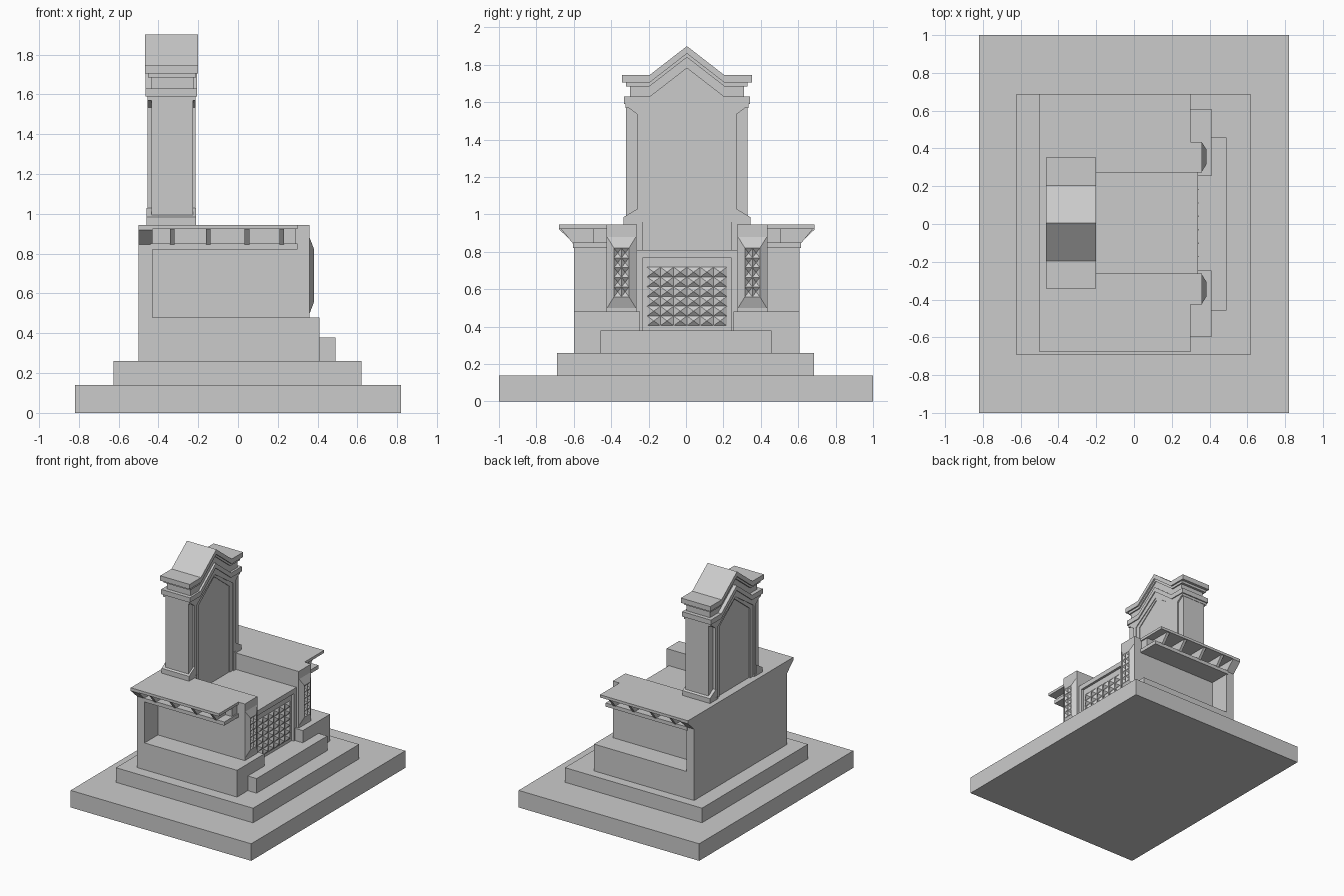
import bpy, bmesh

if "Cube" in bpy.data.objects:
    bpy.data.objects.remove(bpy.data.objects["Cube"])

CY = 0.005  # the upper structure sits slightly off centre in y


def finish(bm, name):
    bmesh.ops.remove_doubles(bm, verts=bm.verts, dist=1e-5)
    bmesh.ops.recalc_face_normals(bm, faces=bm.faces)
    me = bpy.data.meshes.new(name)
    bm.to_mesh(me)
    bm.free()
    ob = bpy.data.objects.new(name, me)
    bpy.context.collection.objects.link(ob)
    return ob


def prism(name, profile, x0, x1):
    """Extrude a (y, z) profile along x."""
    bm = bmesh.new()
    a = [bm.verts.new((x0, y + CY, z)) for y, z in profile]
    b = [bm.verts.new((x1, y + CY, z)) for y, z in profile]
    bm.faces.new(a)
    bm.faces.new(b[::-1])
    n = len(a)
    for i in range(n):
        bm.faces.new((a[i], b[i], b[(i + 1) % n], a[(i + 1) % n]))
    return finish(bm, name)


def box(name, x0, x1, y0, y1, z0, z1):
    return prism(name, [(y0, z0), (y1, z0), (y1, z1), (y0, z1)], x0, x1)


def pair(name, profile, x0, x1):
    """Same profile on both sides of the centre line."""
    for s, side in ((-1, "left"), (1, "right")):
        prism(f"{name}_{side}", [(s * y, z) for y, z in profile], x0, x1)


def rect(y0, y1, z0, z1):
    return [(y0, z0), (y1, z0), (y1, z1), (y0, z1)]


def both_sides(half):
    """Complete a right half outline into a closed symmetric one."""
    return half + [(-y, z) for y, z in reversed(half) if y > 1e-6]


def facets(bm, y0, y1, z0, z1, cols, rows, x, tip):
    """Grid of small pyramids facing +x (tip below x gives pits)."""
    dy, dz = (y1 - y0) / cols, (z1 - z0) / rows
    for i in range(cols):
        for j in range(rows):
            a, b = y0 + i * dy + CY, z0 + j * dz
            c = [bm.verts.new((x, p, q)) for p, q in rect(a, a + dy, b, b + dz)]
            t = bm.verts.new((tip, a + dy / 2, b + dz / 2))
            for k in range(4):
                bm.faces.new((c[k], c[(k + 1) % 4], t))


# Stepped base
CY = 0.0
box("base_slab", -0.82, 0.82, -1, 1, 0, 0.14)
box("second_step", -0.625, 0.62, -0.69, 0.685, 0.14, 0.26)
box("front_step", 0.3, 0.49, -0.458, 0.458, 0.26, 0.38)
CY = 0.005

# Plinths, inner walls ending in pillars
pair("plinth", rect(0.25, 0.603, 0.26, 0.48), -0.5, 0.41)
pair("pillar_wall", rect(0.268, 0.43, 0.26, 0.945), -0.5, 0.36)

# Back wall with flared upper corners
prism("back_wall", both_sides([(0.603, 0.26), (0.603, 0.845), (0.683, 0.92), (0.683, 0.945)]),
      -0.5, -0.43)

# Wing cornices: soffit, inset wall, top slab, brackets
pair("cornice_soffit", rect(0.42, 0.61, 0.82, 0.85), -0.44, 0.3)
pair("cornice_wall", rect(0.42, 0.5, 0.845, 0.925), -0.44, 0.29)
pair("cornice_top", rect(0.42, 0.683, 0.923, 0.945), -0.44, 0.3)
for i, x in enumerate((-0.33, -0.15, 0.045, 0.22)):
    pair(f"bracket_{i}", [(0.49, 0.845), (0.61, 0.845), (0.675, 0.925), (0.49, 0.925)],
         x - 0.012, x + 0.012)

# Centre block and its framed, faceted front panel
box("centre_block", -0.5, 0.32, -0.27, 0.27, 0.26, 0.81)
box("centre_cap", 0.3, 0.34, -0.268, 0.268, 0.77, 0.81)
pair("centre_stile", rect(0.235, 0.27, 0.38, 0.775), 0.3, 0.34)
bm = bmesh.new()
facets(bm, -0.213, 0.213, 0.405, 0.718, 6, 6, 0.322, 0.342)
finish(bm, "faceted_panel")

# Pillar ornaments: bevelled bosses with pitted faces
for s in (-1, 1):
    bm = bmesh.new()
    c = s * 0.35
    outer = [bm.verts.new((0.358, y + CY, z)) for y, z in rect(c - 0.08, c + 0.08, 0.495, 0.885)]
    inner = [bm.verts.new((0.383, y + CY, z)) for y, z in rect(c - 0.04, c + 0.04, 0.56, 0.82)]
    for k in range(4):
        n = (k + 1) % 4
        bm.faces.new((outer[k], outer[n], inner[n], inner[k]))
    facets(bm, c - 0.04, c + 0.04, 0.56, 0.82, 2, 5, 0.383, 0.364)
    finish(bm, "pillar_ornament")

# Upright stone: core, foot mouldings, double pointed frame
prism("stone_core", both_sides([(0.325, 0.8), (0.325, 1.6), (0.2, 1.6), (0, 1.75)]),
      -0.435, -0.225)
pair("stone_foot", [(0.235, 0.8), (0.34, 0.8), (0.34, 0.985), (0.265, 1.03),
                    (0.265, 0.96), (0.235, 0.96)], -0.46, -0.21)
pair("outer_frame", [(0.265, 0.8), (0.265, 1.535), (0.325, 1.58), (0.2, 1.58), (0, 1.735),
                     (0, 1.69), (0.235, 1.53), (0.235, 0.8)], -0.455, -0.213)
pair("inner_frame", [(0.24, 0.8), (0.24, 1.535), (0, 1.7), (0, 1.67),
                     (0.2, 1.515), (0.2, 0.8)], -0.446, -0.219)


# Gabled crown made of stacked chevron layers
def chevron(name, w, zb, zt, x0, x1, k=0.2, h=0.155):
    half = [(w, zb), (w, zt), (k, zt), (0, zt + h)]
    low = [(-k, zb), (0, zb + h), (k, zb)]
    prism(name, both_sides(half) + low, x0, x1)


chevron("lower_band", 0.328, 1.57, 1.6, -0.455, -0.213)
chevron("band", 0.337, 1.59, 1.63, -0.465, -0.205)
chevron("neck", 0.305, 1.62, 1.69, -0.435, -0.222)
chevron("cap_underlayer", 0.325, 1.685, 1.71, -0.453, -0.212)
chevron("cap", 0.347, 1.705, 1.745, -0.467, -0.2)
